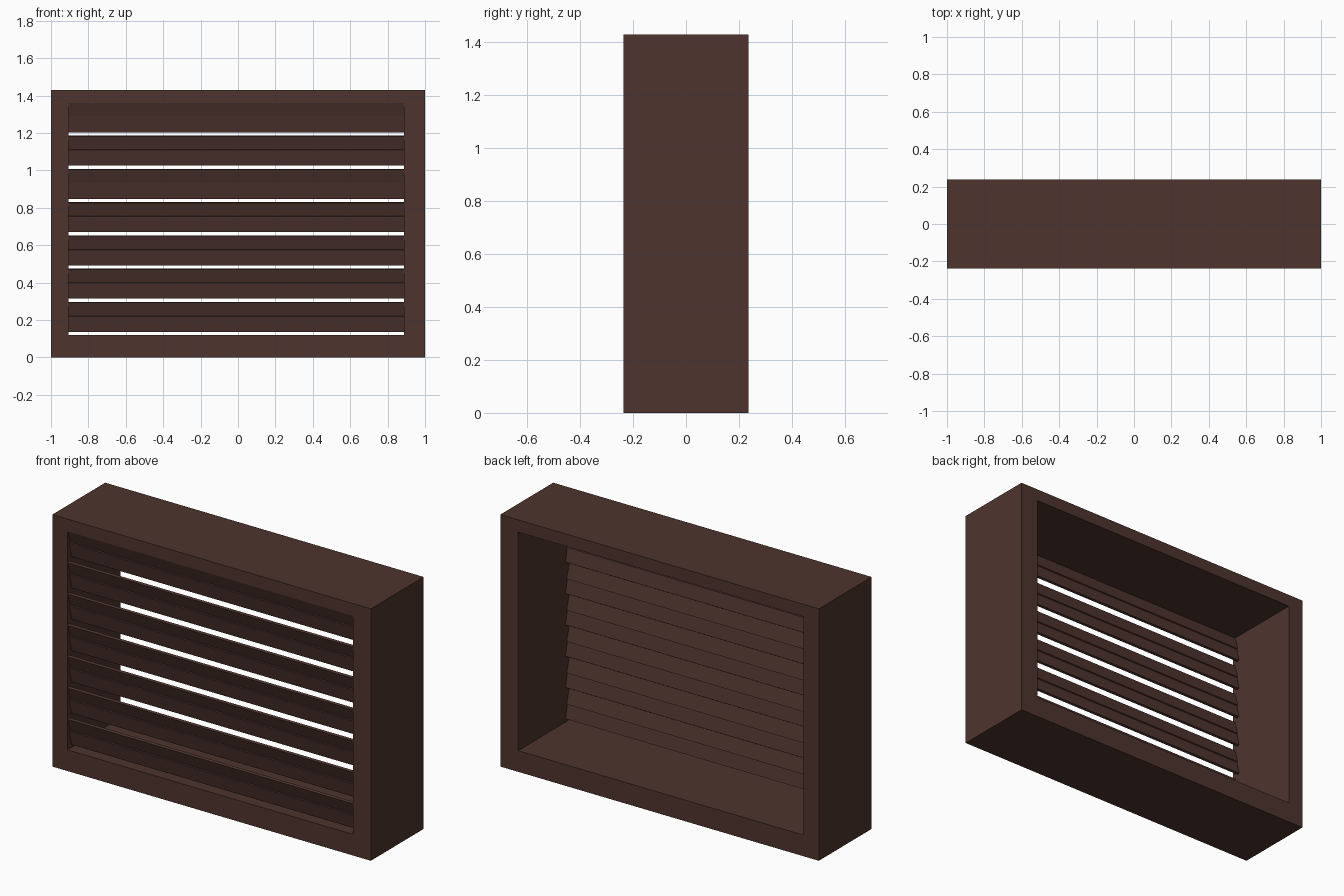
import bpy, bmesh

if "Cube" in bpy.data.objects:
    bpy.data.objects.remove(bpy.data.objects["Cube"])

# Overall sizes
W, H, D = 2.0, 1.43, 0.237            # width, height, half depth
X0, X1, Z0, Z1 = -0.905, 0.888, 0.12, 1.36   # opening

brown = bpy.data.materials.new("dark_brown_wood")
brown.diffuse_color = (0.0762, 0.0343, 0.0273, 1)
brown.use_nodes = True
brown.node_tree.nodes["Principled BSDF"].inputs["Base Color"].default_value = brown.diffuse_color


def make_object(name, bm):
    bmesh.ops.recalc_face_normals(bm, faces=bm.faces)
    mesh = bpy.data.meshes.new(name)
    bm.to_mesh(mesh)
    bm.free()
    mesh.materials.append(brown)
    obj = bpy.data.objects.new(name, mesh)
    bpy.context.collection.objects.link(obj)
    return obj


def rect(x0, x1, z0, z1):
    return [(x0, z0), (x1, z0), (x1, z1), (x0, z1)]


# Deep box frame: outer and inner rings joined front and back
bm = bmesh.new()
outer, inner = rect(-W / 2, W / 2, 0, H), rect(X0, X1, Z0, Z1)
rings = [[bm.verts.new((x, y, z)) for x, z in loop]
         for loop, y in ((outer, -D), (outer, D), (inner, D), (inner, -D))]
for a, b in zip(rings, rings[1:] + rings[:1]):
    for i in range(4):
        j = (i + 1) % 4
        bm.faces.new((a[i], a[j], b[j], b[i]))
make_object("frame", bm)

# Tilted louvre profile (y, z above its lower edge) with a lapped step midway
PROFILE = [(-0.236, 0.157), (-0.212, 0.086), (-0.220, 0.084), (-0.201, 0.0),
           (-0.187, 0.003), (-0.204, 0.078), (-0.198, 0.081), (-0.221, 0.161)]


def louvre(index):
    z = 1.203 - 0.1778 * index
    bm = bmesh.new()
    ends = [[bm.verts.new((x, y, z + dz)) for y, dz in PROFILE] for x in (X0, X1)]
    n = len(PROFILE)
    for i in range(n):
        j = (i + 1) % n
        bm.faces.new((ends[0][i], ends[0][j], ends[1][j], ends[1][i]))
    for end in ends:
        bm.faces.new(end)
    make_object(f"louvre_{index + 1}", bm)


# Seven louvres across the front of the opening
for i in range(7):
    louvre(i)
